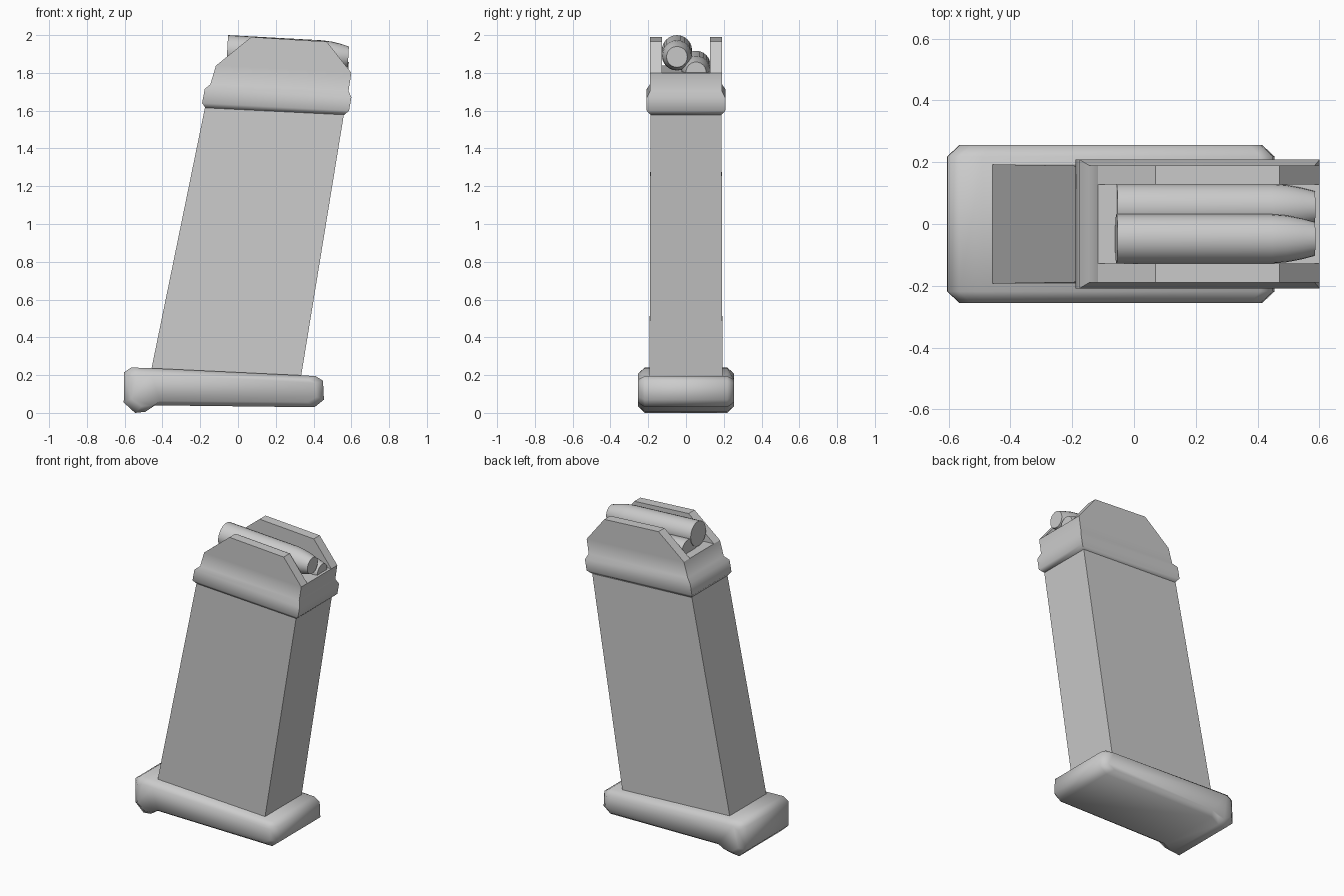
import bpy, bmesh, math
from mathutils import Vector

if "Cube" in bpy.data.objects:
    bpy.data.objects.remove(bpy.data.objects["Cube"])


def loft(name, rings, angle=30):
    """Skin a list of equal-length point rings and cap both ends."""
    bm = bmesh.new()
    loops = [[bm.verts.new(p) for p in ring] for ring in rings]
    n = len(loops[0])
    for a, b in zip(loops, loops[1:]):
        for i in range(n):
            j = (i + 1) % n
            bm.faces.new((a[i], a[j], b[j], b[i]))
    bm.faces.new(loops[0])
    bm.faces.new(loops[-1])
    bmesh.ops.recalc_face_normals(bm, faces=bm.faces)
    mesh = bpy.data.meshes.new(name)
    bm.to_mesh(mesh)
    bm.free()
    ob = bpy.data.objects.new(name, mesh)
    bpy.context.collection.objects.link(ob)
    bpy.ops.object.select_all(action='DESELECT')
    ob.select_set(True)
    bpy.context.view_layer.objects.active = ob
    bpy.ops.object.shade_smooth_by_angle(angle=math.radians(angle))
    return ob


def slab(xl, zl, xr, zr, h):
    """Sloped rectangular section: left edge, right edge, half width."""
    return [(xl, -h, zl), (xr, -h, zr), (xr, h, zr), (xl, h, zl)]


# Slanted body
loft("magazine_body", [slab(-0.465, 0.20, 0.33, 0.17, 0.193),
                       slab(-0.17, 1.64, 0.567, 1.62, 0.188)])

# Flared collar around the top of the body
loft("collar", [slab(*s) for s in (
    (-0.172, 1.615, 0.563, 1.578, 0.188),
    (-0.190, 1.640, 0.588, 1.600, 0.208),
    (-0.176, 1.715, 0.600, 1.670, 0.208),
    (-0.146, 1.740, 0.585, 1.705, 0.190),
    (-0.117, 1.838, 0.600, 1.800, 0.190))], 50)

# Feed lips on both sides
lip = [(-0.117, 1.838), (0.07, 1.99), (0.47, 1.965), (0.60, 1.80)]
for side, label in ((-1, "front"), (1, "back")):
    loft("feed_lip_" + label,
         [[(x, side * y, z) for x, z in lip] for y in (0.127, 0.19)])

# Base plate with chamfered sides and a heel bump
base = [(-0.603, 0.215), (-0.565, 0.24), (-0.49, 0.238), (0.41, 0.195),
        (0.45, 0.17), (0.455, 0.07), (0.405, 0.03), (-0.44, 0.04),
        (-0.49, 0.006), (-0.545, 0.0), (-0.605, 0.055)]


def base_ring(y, sx, sz):
    return [(-0.075 + (x + 0.075) * sx, y, 0.125 + (z - 0.125) * sz)
            for x, z in base]


loft("base_plate", [base_ring(-0.255, 0.925, 0.72), base_ring(-0.218, 1, 1),
                    base_ring(0.218, 1, 1), base_ring(0.255, 0.925, 0.72)], 60)


# Two staggered cartridges, tilted slightly nose down
def cartridge(name, y, z, r, sides=24):
    axis = Vector((1, 0, -0.055)).normalized()
    up = Vector((0.055, 0, 1)).normalized()
    rings = []
    for d, k in ((0, 1), (0.50, 1), (0.55, 0.95), (0.60, 0.83), (0.642, 0.69)):
        c = Vector((-0.057, y, z)) + axis * d
        rings.append([c + up * (r * k * math.sin(t)) + Vector((0, r * k * math.cos(t), 0))
                      for t in (2 * math.pi * i / sides for i in range(sides))])
    loft(name, rings, 40)


cartridge("top_cartridge", -0.048, 1.92, 0.08)
cartridge("lower_cartridge", 0.053, 1.84, 0.077)
